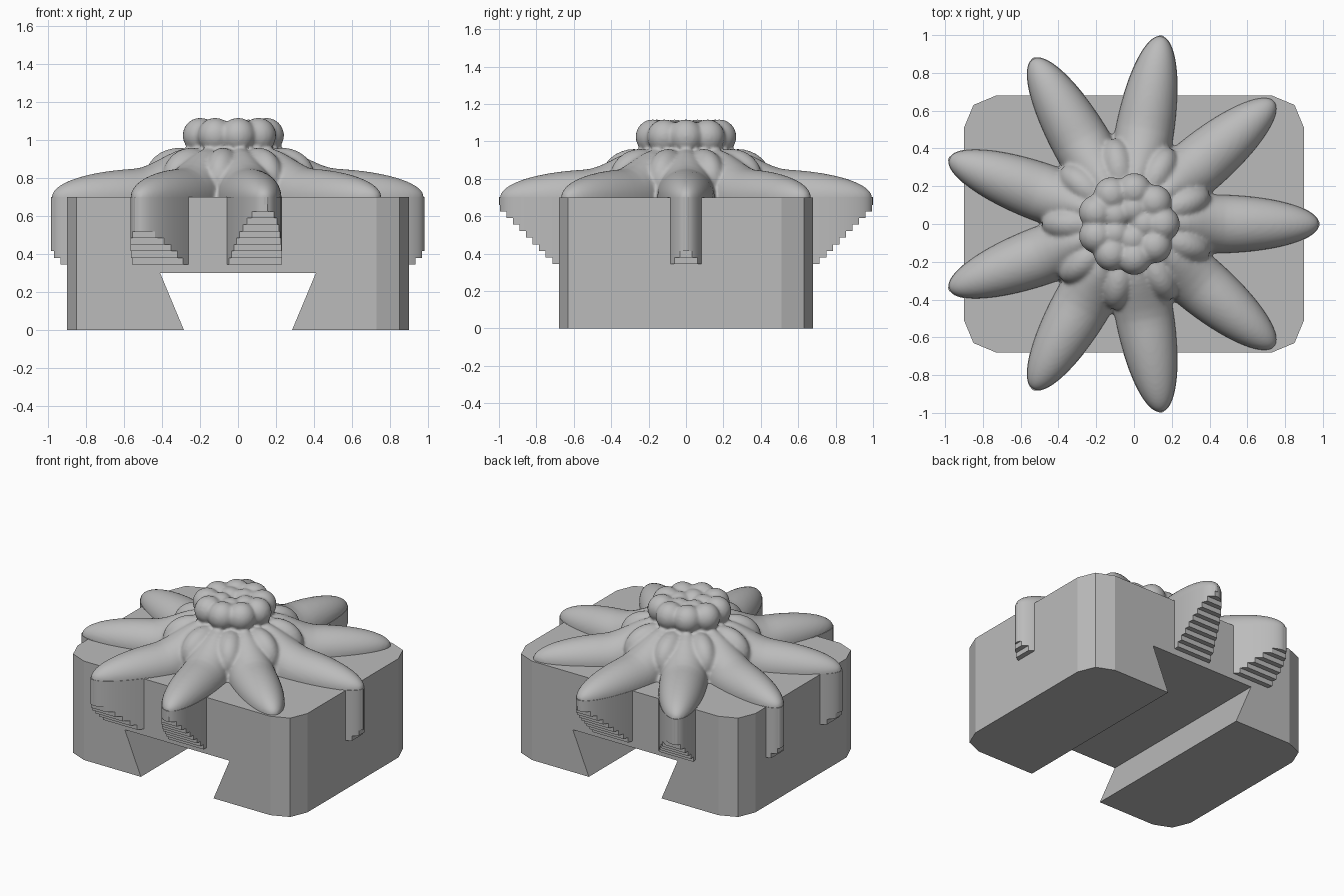
import bpy, bmesh, math
from mathutils import Vector, Matrix

if "Cube" in bpy.data.objects:
    bpy.data.objects.remove(bpy.data.objects["Cube"])

CX = -0.03          # flower centre on x
TOP = 0.70          # top of the block
TIP = 1.01          # petal length from the flower centre
HX, HY = 0.90, 0.68  # block half sizes

grey = bpy.data.materials.new("mid_grey")
grey.diffuse_color = (0.5, 0.5, 0.5, 1)
grey.use_nodes = True
grey.node_tree.nodes["Principled BSDF"].inputs["Base Color"].default_value = grey.diffuse_color


def make_object(name, bm):
    bmesh.ops.recalc_face_normals(bm, faces=bm.faces[:])
    mesh = bpy.data.meshes.new(name)
    bm.to_mesh(mesh)
    bm.free()
    mesh.materials.append(grey)
    ob = bpy.data.objects.new(name, mesh)
    bpy.context.collection.objects.link(ob)
    return ob


def apply_modifiers(ob):
    bpy.context.view_layer.objects.active = ob
    for mod in list(ob.modifiers):
        bpy.ops.object.modifier_apply(modifier=mod.name)


def prism(bm, points, offset):
    """Closed solid from a polygon pushed along an offset."""
    a = [bm.verts.new(p) for p in points]
    b = [bm.verts.new(Vector(p) + Vector(offset)) for p in points]
    bm.faces.new(a)
    bm.faces.new(b[::-1])
    for i in range(len(a)):
        j = (i + 1) % len(a)
        bm.faces.new((a[i], a[j], b[j], b[i]))


def smoothstep(t):
    t = max(0.0, min(1.0, t))
    return t * t * (3 - 2 * t)


def taper(r):
    t = max(0.0, (r - 0.45) / (TIP - 0.45))
    return math.sqrt(max(0.0, 1 - t * t))


def half_width(r):
    return 0.155 * taper(r) - 0.05 * smoothstep((0.45 - r) / 0.25)


def ridge(r):
    return 0.152 * taper(r) + 0.11 * smoothstep((0.55 - r) / 0.32)


def rotated(angle):
    return Matrix.Translation((CX, 0, 0)) @ Matrix.Rotation(angle, 4, 'Z')


# radial stations, denser toward the petal tip
stations = [0.05 + (TIP - 0.052) * math.sin(math.pi / 2 * i / 28) for i in range(29)]

# Block with cut corners and a dovetail slot along y
corner = [(0.90, 0.51), (0.85, 0.63), (0.73, 0.68)]
outline = (corner + [(-x, y) for x, y in corner[::-1]]
           + [(-x, -y) for x, y in corner] + [(x, -y) for x, y in corner[::-1]])
bm = bmesh.new()
prism(bm, [(x, y, 0) for x, y in outline], (0, 0, TOP))
block = make_object("block", bm)

bm = bmesh.new()
prism(bm, [(-0.243, -1, -0.1), (0.243, -1, -0.1), (0.41, -1, 0.3), (-0.41, -1, 0.3)], (0, 2, 0))
cutter = make_object("slot_cutter", bm)
cutter.hide_render = True
cut = block.modifiers.new("slot", 'BOOLEAN')
cut.operation = 'DIFFERENCE'
cut.solver = 'EXACT'
cut.object = cutter
apply_modifiers(block)
bpy.data.objects.remove(cutter)


# Flower: petals, lobes between them, and a knobbly head, fused together
def add_petal(bm, angle):
    m = rotated(angle)
    rings = []
    for r in stations:
        w, h = half_width(r), ridge(r)
        pts = [(r, -w, 0.67)]
        for k in range(17):
            a = math.pi * k / 16
            pts.append((r, -w * math.cos(a), TOP + h * math.sin(a)))
        pts.append((r, w, 0.67))
        rings.append([bm.verts.new(m @ Vector(p)) for p in pts])
    n = len(rings[0])
    for a, b in zip(rings, rings[1:]):
        for i in range(n):
            j = (i + 1) % n
            bm.faces.new((a[i], a[j], b[j], b[i]))
    bm.faces.new(rings[0])
    bm.faces.new(rings[-1][::-1])


def add_ball(bm, angle, r, z, size):
    m = rotated(angle) @ Matrix.Translation((r, 0, z)) @ Matrix.Diagonal((*size, 1))
    bmesh.ops.create_uvsphere(bm, u_segments=24, v_segments=16, radius=1, matrix=m)


bm = bmesh.new()
step = math.radians(40)
for i in range(9):
    add_petal(bm, i * step)
    add_ball(bm, (i + 0.5) * step, 0.28, 0.805, (0.18, 0.105, 0.155))
    add_ball(bm, i * step, 0.18, 1.025, (0.093, 0.093, 0.093))
for i in range(5):
    add_ball(bm, i * math.radians(72), 0.085, 1.03, (0.08, 0.08, 0.08))
bmesh.ops.create_cone(bm, cap_ends=True, segments=36, radius1=0.26, radius2=0.19, depth=0.37,
                      matrix=Matrix.Translation((CX, 0, 0.865)))
flower = make_object("flower", bm)
fuse = flower.modifiers.new("fuse", 'REMESH')
fuse.mode = 'VOXEL'
fuse.voxel_size = 0.011
soften = flower.modifiers.new("soften", 'SMOOTH')
soften.factor = 0.5
soften.iterations = 7
apply_modifiers(flower)
flower.data.polygons.foreach_set("use_smooth", [True] * len(flower.data.polygons))


# Stepped supports under the petals that overhang the block
def add_support(bm, angle, axis, sign, limit):
    m = rotated(angle)
    side = [(r, half_width(r) + 0.002) for r in stations if r > 0.5] + [(TIP + 0.003, 0.008)]
    foot = [(r, -w) for r, w in side] + [(r, w) for r, w in side[::-1]]
    normal = Vector((0, 0, 0))
    normal[axis] = sign
    for k in range(10):
        z0 = 0.345 + 0.035 * k
        z1 = z0 + 0.035 if k < 9 else TOP + 0.002
        layer = bmesh.new()
        layer.faces.new([layer.verts.new(m @ Vector((x, y, z0))) for x, y in foot])
        # keep the strip from just inside the wall to the reach of this step
        for dist, outer in ((limit - 0.04, False), (limit + 0.035 * (k + 1), True)):
            bmesh.ops.bisect_plane(layer, geom=layer.verts[:] + layer.edges[:] + layer.faces[:],
                                   plane_co=normal * dist, plane_no=normal,
                                   clear_outer=outer, clear_inner=not outer)
        for f in layer.faces:
            prism(bm, [v.co.copy() for v in f.verts], (0, 0, z1 - z0))
        layer.free()


bm = bmesh.new()
add_support(bm, 0, 0, 1, HX)
for s in (1, -1):
    add_support(bm, s * 2 * step, 1, s, HY)
    add_support(bm, s * 3 * step, 1, s, HY)
    add_support(bm, s * 4 * step, 0, -1, HX)
supports = make_object("petal_supports", bm)
bpy.ops.object.select_all(action='DESELECT')
supports.select_set(True)
bpy.context.view_layer.objects.active = supports
bpy.ops.object.shade_smooth_by_angle(angle=math.radians(30))
